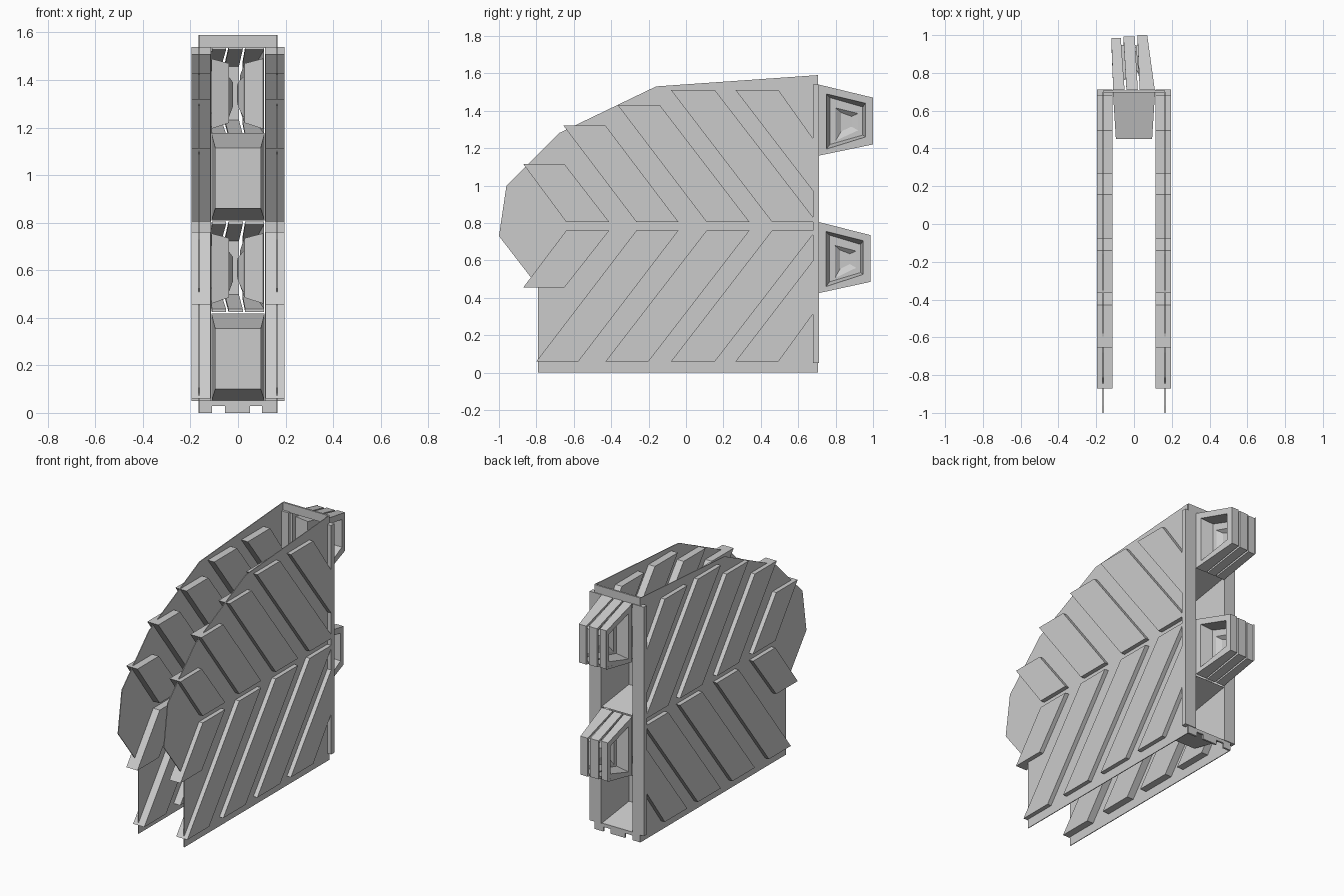
import bpy, bmesh

if "Cube" in bpy.data.objects:
    bpy.data.objects.remove(bpy.data.objects["Cube"])


def make(name, verts, faces):
    me = bpy.data.meshes.new(name)
    bm = bmesh.new()
    vs = [bm.verts.new(v) for v in verts]
    for f in faces:
        bm.faces.new([vs[i] for i in f])
    bmesh.ops.recalc_face_normals(bm, faces=bm.faces)
    bm.to_mesh(me)
    bm.free()
    ob = bpy.data.objects.new(name, me)
    bpy.context.collection.objects.link(ob)
    return ob


def prism(name, pts, x0, x1):
    """Extrude a (y, z) outline along x."""
    n = len(pts)
    v = [(x, y, z) for x in (x0, x1) for y, z in pts]
    f = [list(range(n)), list(range(2 * n - 1, n - 1, -1))]
    f += [(i, (i + 1) % n, n + (i + 1) % n, n + i) for i in range(n)]
    return make(name, v, f)


def box(name, x0, x1, y0, y1, z0, z1):
    return prism(name, [(y0, z0), (y1, z0), (y1, z1), (y0, z1)], x0, x1)


def loft(name, loops, closed=True, wrap=False, cap=False):
    """Bridge successive loops; optionally close each loop, join last to first, cap the last."""
    n, m = len(loops[0]), len(loops)
    v = [p for lp in loops for p in lp]
    f = []
    for j in range(m if wrap else m - 1):
        a, b = j * n, ((j + 1) % m) * n
        for i in range(n if closed else n - 1):
            k = (i + 1) % n
            f.append((a + i, a + k, b + k, b + i))
    if cap:
        f.append(list(range((m - 1) * n, m * n)))
    if wrap and not closed:
        f += [[j * n for j in range(m)], [j * n + n - 1 for j in range(m)]]
    return make(name, v, f)


# side plates with slanted ribs passing through them
PLATE = [(-.79, 0), (.70, 0), (.70, 1.59), (-.16, 1.53), (-.68, 1.28),
         (-.96, 1.0), (-1.0, .73), (-.83, .51), (-.79, .45)]
RIBS = [
    [(-.87, 1.115), (-.65, 1.115), (-.41, .805), (-.64, .805)],
    [(-.655, 1.32), (-.43, 1.32), (-.04, .805), (-.265, .805)],
    [(-.365, 1.43), (-.14, 1.43), (.34, .805), (.11, .805)],
    [(-.08, 1.51), (.155, 1.51), (.68, .83), (.68, .805), (.46, .805)],
    [(.265, 1.51), (.495, 1.51), (.68, 1.25), (.68, .97)],
    [(-.87, .455), (-.65, .455), (-.41, .76), (-.64, .76)],
    [(-.80, .06), (-.575, .06), (-.04, .76), (-.265, .76)],
    [(-.43, .06), (-.20, .06), (.34, .76), (.11, .76)],
    [(-.08, .06), (.155, .06), (.68, .74), (.68, .76), (.46, .76)],
    [(.265, .06), (.495, .06), (.68, .315), (.68, .60)],
]
for s, side in ((-1, "left"), (1, "right")):
    prism(f"{side}_plate", PLATE, s * .162, s * .167)
    for i, r in enumerate(RIBS):
        prism(f"{side}_rib_{i + 1}", r, s * .115, s * .195)
    box(f"{side}_back_post", s * .113, s * .195, .68, .712, .05, 1.54)

# back top rail and bottom rail with three feet
box("back_top_rail", -.165, .165, .695, .707, 1.535, 1.59)
box("back_bottom_rail", -.165, .165, .695, .707, .03, .052)
for i, (a, b) in enumerate([(-.165, -.11), (-.055, .05), (.10, .165)]):
    box(f"back_foot_{i + 1}", a, b, .695, .707, 0, .03)


# recessed pockets, open at the back
def rect(w, y, z0, z1):
    return [(-w, y, z0), (w, y, z0), (w, y, z1), (-w, y, z1)]


for name, z in (("lower", 0), ("upper", .76)):
    loft(f"{name}_pocket", [rect(.112, .707, .05 + z, .417 + z),
                            rect(.096, .45, .10 + z, .355 + z)], cap=True)

# exhaust vents: three slanted fins with stepped recesses on both sides
SLABS = [(-.11, -.05, -.12, -.07, .985), (-.04, .02, -.056, .004, .993),
         (.03, .11, .018, .07, 1.0)]
STEPS = [  # depth factor, y0, y1, z at y0 (low, high), z at y1 (low, high)
    (1, .71, .995, 1.16, 1.54, 1.22, 1.47),
    (1, .75, .96, 1.195, 1.49, 1.26, 1.44),
    (.3, .77, .945, 1.22, 1.47, 1.27, 1.42),
    (.3, .80, .92, 1.24, 1.415, 1.295, 1.385),
    (.1, .83, .885, 1.29, 1.39, 1.315, 1.37)]


def vent(name, sy, dz):
    def fy(y):
        return .71 + (y - .71) * sy

    for i, (a0, b0, a1, b1, yb) in enumerate(SLABS):
        def u(x0, x1, t):
            y = fy(yb - t)
            return [(x0, .71, 1.54 - t + dz), (x1, y, 1.47 - t + dz),
                    (x1, y, 1.22 + t + dz), (x0, .71, 1.16 + t + dz)]
        loft(f"{name}_fin_{i + 1}", [u(a0, a1, 0), u(b0, b1, 0),
                                     u(b0, b1, .012), u(a0, a1, .012)],
             closed=False, wrap=True)
    for s, side in ((-1, "left"), (1, "right")):
        loops = []
        for t, y0, y1, l0, h0, l1, h1 in STEPS:
            lp = []
            for y, z in ((y0, l0), (y1, l1), (y1, h1), (y0, h0)):
                d = y - .71
                edge = .11 - .138 * d if s > 0 else -.11 - .035 * d
                mid = -.0865 * d
                lp.append((mid + t * (edge - mid), fy(y), z + dz))
            loops.append(lp)
        loft(f"{name}_{side}_recess", loops, cap=True)


vent("upper_vent", 1, 0)
vent("lower_vent", .95, -.735)
